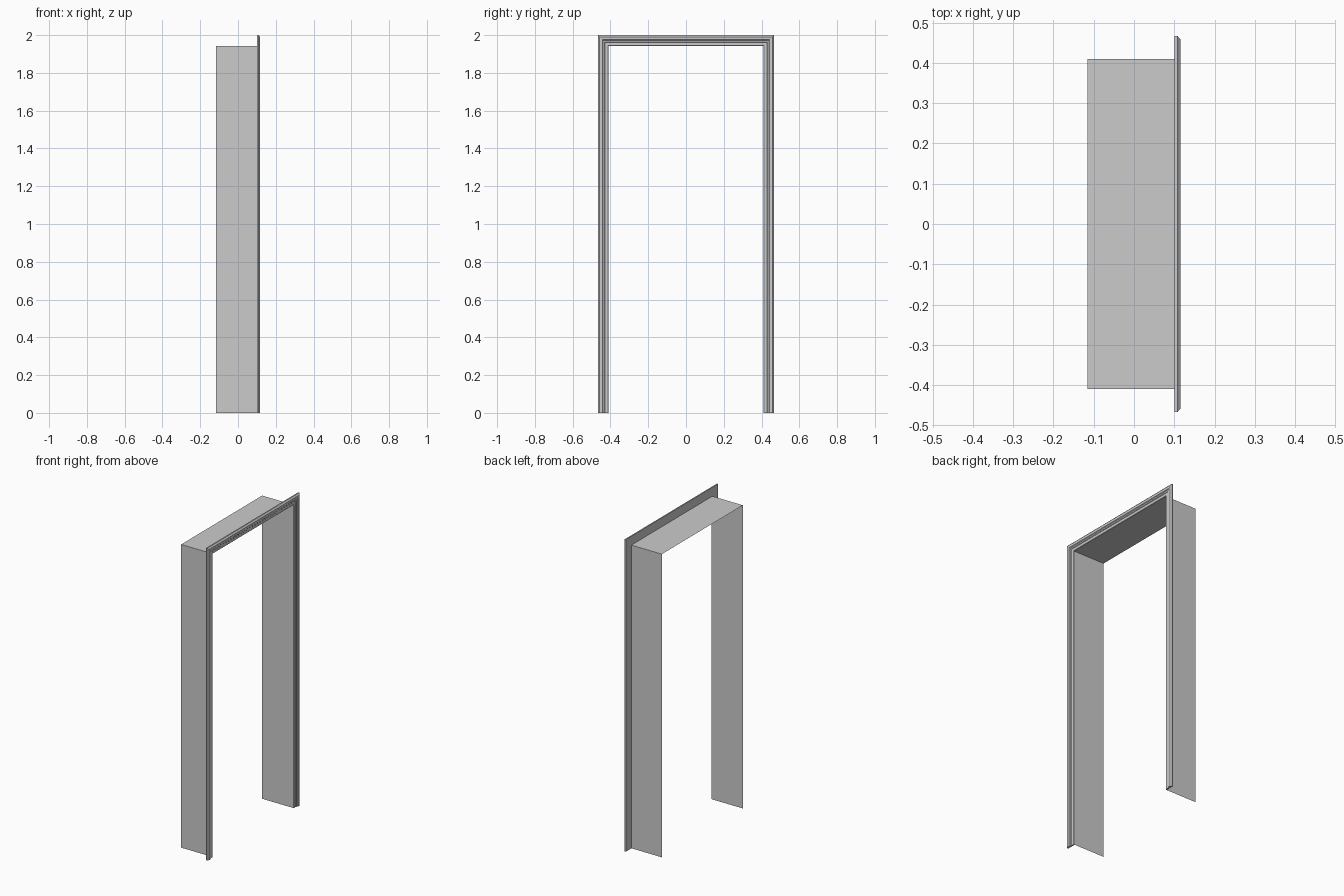
import bpy, bmesh

if "Cube" in bpy.data.objects:
    bpy.data.objects.remove(bpy.data.objects["Cube"])

HALF_W, HEAD_Z = 0.41, 1.943   # clear opening


def sweep(name, profile, closed):
    """Sweep (offset, x) profile round the opening with mitred corners."""
    bm = bmesh.new()
    rows = []
    for d, x in profile:
        w, h = HALF_W + d, HEAD_Z + d
        rows.append([bm.verts.new((x, y, z)) for y, z in
                     ((-w, 0), (-w, h), (w, h), (w, 0))])
    n = len(rows)
    for i in range(n if closed else n - 1):
        a, b = rows[i], rows[(i + 1) % n]
        for k in range(3):
            bm.faces.new((a[k], a[k + 1], b[k + 1], b[k]))
    if closed:
        # floor-level end caps
        bm.faces.new([r[0] for r in rows])
        bm.faces.new([r[3] for r in reversed(rows)])
    bmesh.ops.recalc_face_normals(bm, faces=bm.faces[:])
    me = bpy.data.meshes.new(name)
    bm.to_mesh(me)
    bm.free()
    ob = bpy.data.objects.new(name, me)
    bpy.context.collection.objects.link(ob)
    return ob


# Thin sheet lining of the opening
sweep("door_lining", [(0, -0.116), (0, 0.1)], False)

# Moulded casing: stepped profile, thicker toward the outer edge
sweep("door_casing", [
    (0, 0.1), (0, 0.106), (0.002, 0.108), (0.018, 0.108),
    (0.021, 0.111), (0.029, 0.111), (0.033, 0.115),
    (0.048, 0.116), (0.051, 0.113), (0.057, 0.108), (0.057, 0.1)], True)
